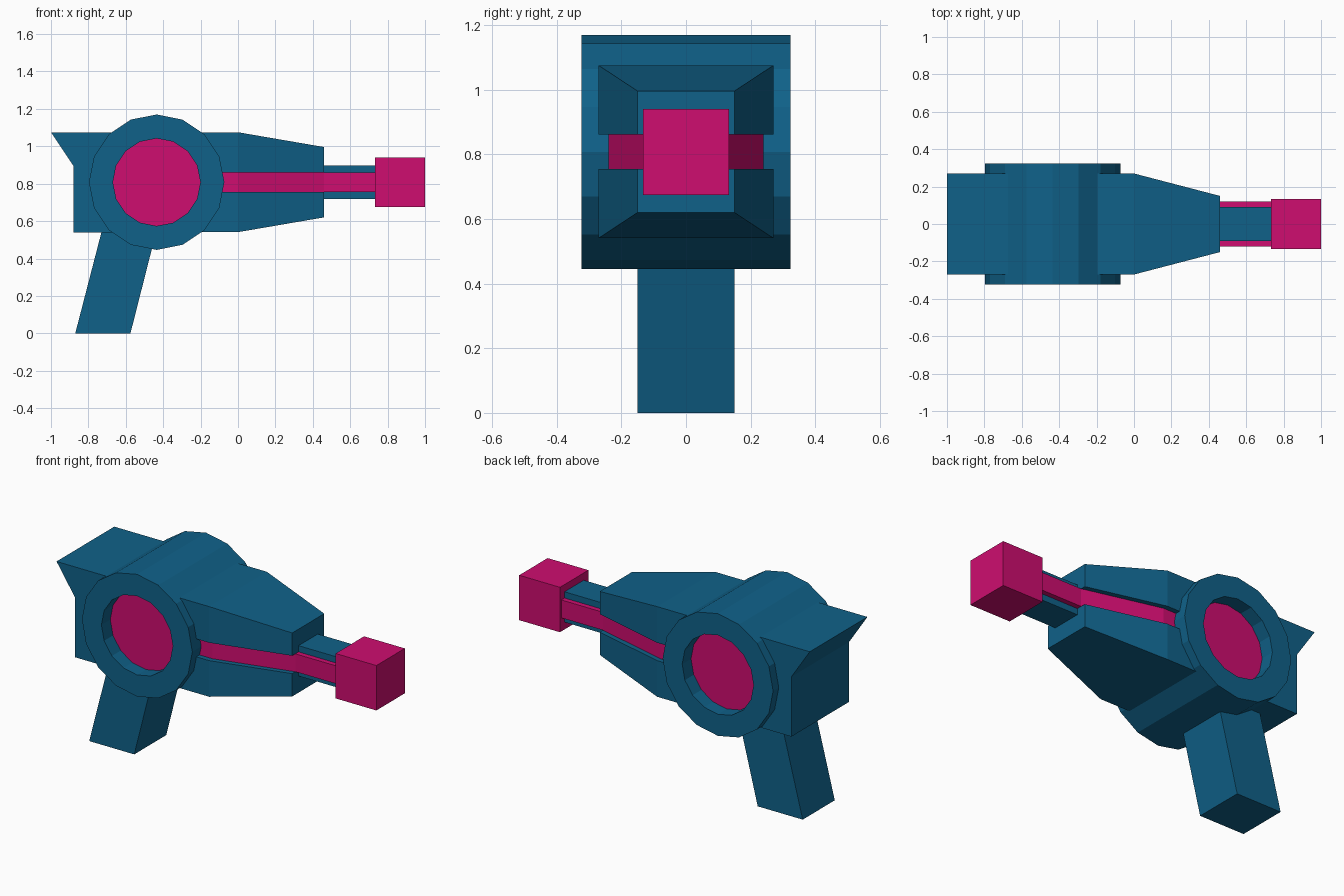
import bpy, bmesh
from math import sin, cos, pi

if "Cube" in bpy.data.objects:
    bpy.data.objects.remove(bpy.data.objects["Cube"])

CZ = 0.808          # height of the barrel axis
DX = -0.435         # drum centre along x


def material(name, rgb):
    m = bpy.data.materials.new(name)
    m.diffuse_color = (*rgb, 1)
    m.use_nodes = True
    m.node_tree.nodes["Principled BSDF"].inputs["Base Color"].default_value = m.diffuse_color
    return m


BLUE = material("blue", (0.005, 0.12, 0.25))
PINK = material("pink", (0.62, 0.004, 0.16))


def loft(name, sections, mat, closed=False):
    """Bridge equal-sized point loops; cap the ends, or join last to first."""
    bm = bmesh.new()
    rings = [[bm.verts.new(p) for p in s] for s in sections]
    n = len(rings[0])
    pairs = list(zip(rings, rings[1:]))
    if closed:
        pairs.append((rings[-1], rings[0]))
    else:
        bm.faces.new(rings[0])
        bm.faces.new(rings[-1])
    for a, b in pairs:
        for i in range(n):
            j = (i + 1) % n
            bm.faces.new((a[i], a[j], b[j], b[i]))
    bmesh.ops.recalc_face_normals(bm, faces=bm.faces)
    me = bpy.data.meshes.new(name)
    bm.to_mesh(me)
    bm.free()
    me.materials.append(mat)
    ob = bpy.data.objects.new(name, me)
    bpy.context.collection.objects.link(ob)
    return ob


def prism(name, profile, half_y, mat):
    return loft(name, [[(x, y, z) for x, z in profile] for y in (-half_y, half_y)], mat)


def rect(x, hy, hz):
    return [(x, -hy, CZ - hz), (x, hy, CZ - hz), (x, hy, CZ + hz), (x, -hy, CZ + hz)]


def grooved(x, hy, hz, floor, g=0.053):
    """Rectangular section with a slot along each side."""
    right = [(hy, -hz), (hy, -g), (floor, -g), (floor, g), (hy, g), (hy, hz)]
    left = [(-y, z) for y, z in reversed(right)]
    return [(x, y, CZ + z) for y, z in right + left]


def circle(r, y, n=16):
    return [(DX + r * cos(2 * pi * i / n), y, CZ + r * sin(2 * pi * i / n)) for i in range(n)]


# Rear housing with swept back edge
prism("rear_housing",
      [(-1, 1.075), (-0.672, 1.075), (-0.672, 0.54), (-0.88, 0.54), (-0.88, 0.895)],
      0.27, BLUE)

# Tapering front housing with side slots
loft("front_housing", [grooved(-0.198, 0.27, 0.267, 0.20),
                       grooved(0, 0.27, 0.267, 0.20),
                       grooved(0.46, 0.15, 0.188, 0.08)], BLUE)

# Rail lying in the slots and running on to the tip
loft("side_rail", [rect(-0.198, 0.24, 0.053), rect(0, 0.24, 0.053),
                   rect(0.46, 0.12, 0.053), rect(0.74, 0.12, 0.053)], PINK)

# Barrel and tip block
loft("barrel", [rect(0.45, 0.09, 0.09), rect(0.74, 0.09, 0.09)], BLUE)
loft("muzzle_block", [rect(0.733, 0.133, 0.133), rect(1, 0.133, 0.133)], PINK)

# Cross drum with a recessed disc on each side
loft("drum", [circle(0.362, -0.323), circle(0.362, 0.323),
              circle(0.234, 0.323), circle(0.234, -0.323)], BLUE, closed=True)
loft("drum_disc", [circle(0.24, -0.24), circle(0.24, 0.24)], PINK)

# Slanted grip
prism("grip", [(-0.87, 0), (-0.575, 0), (-0.433, 0.56), (-0.725, 0.56)], 0.15, BLUE)
